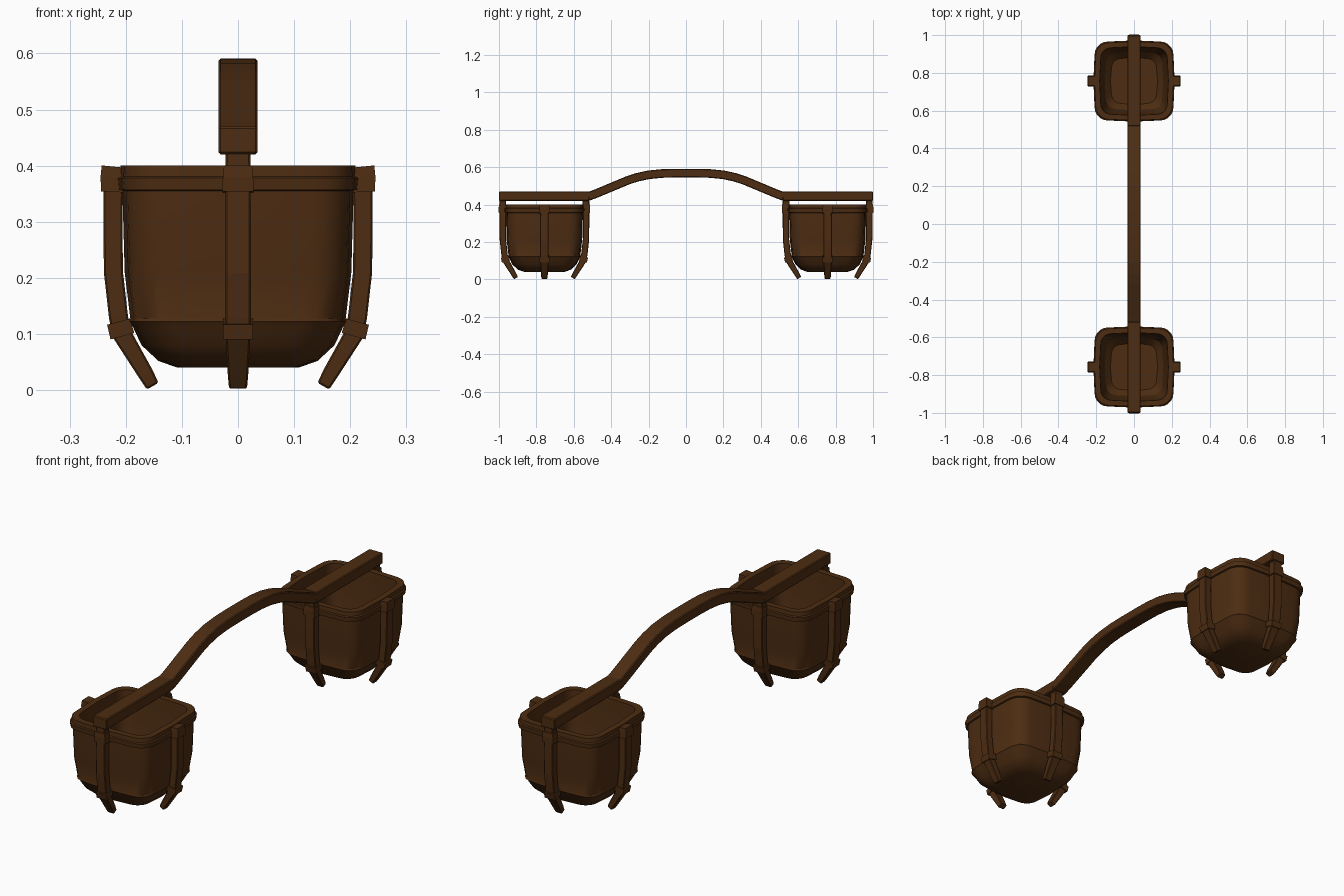
import bpy, bmesh, math
from mathutils import Vector, Matrix

if "Cube" in bpy.data.objects:
    bpy.data.objects.remove(bpy.data.objects["Cube"])

wood = bpy.data.materials.new("dark_wood")
wood.diffuse_color = (0.075, 0.026, 0.006, 1)
wood.use_nodes = True
wood.node_tree.nodes["Principled BSDF"].inputs["Base Color"].default_value = wood.diffuse_color
CENTRE = 0.757  # basket distance from the middle


def finish(bm, name, matrix=Matrix(), bevel=0.0, smooth=None):
    bmesh.ops.recalc_face_normals(bm, faces=bm.faces)
    mesh = bpy.data.meshes.new(name)
    bm.to_mesh(mesh)
    bm.free()
    mesh.transform(matrix)
    mesh.materials.append(wood)
    ob = bpy.data.objects.new(name, mesh)
    bpy.context.collection.objects.link(ob)
    if bevel:
        mod = ob.modifiers.new("bevel", 'BEVEL')
        mod.width = bevel
        mod.segments = 1
        mod.limit_method = 'ANGLE'
    if smooth:
        bpy.ops.object.select_all(action='DESELECT')
        bpy.context.view_layer.objects.active = ob
        ob.select_set(True)
        bpy.ops.object.shade_smooth_by_angle(angle=math.radians(smooth))
    return ob


def skin(bm, loops):
    """Bridge equal-length loops and cap both ends."""
    rings = [[bm.verts.new(p) for p in loop] for loop in loops]
    n = len(rings[0])
    for a, b in zip(rings, rings[1:]):
        for i in range(n):
            bm.faces.new((a[i], a[(i + 1) % n], b[(i + 1) % n], b[i]))
    bm.faces.new(rings[0])
    bm.faces.new(rings[-1])


def rounded_square(half, radius, z, bow=0.006):
    pts = []
    for k in range(4):
        turn = Matrix.Rotation(k * math.pi / 2, 3, 'Z')
        pts.append(turn @ Vector((half, 0, z)))
        for j in range(6):
            a = j * math.pi / 10
            d = half - radius - bow
            pts.append(turn @ Vector((d + radius * math.cos(a), d + radius * math.sin(a), z)))
    return pts


def strip(path):
    """Rectangular bar in the x-z plane; path = (x, z, thickness, width)."""
    bm = bmesh.new()
    pts = [Vector((p[0], 0, p[1])) for p in path]
    loops = []
    for i, (x, z, t, w) in enumerate(path):
        d1 = (pts[min(i + 1, len(pts) - 1)] - pts[max(i - 1, 0)]).normalized()
        n = Vector((-d1.z, 0, d1.x)) * t / 2
        s = Vector((0, w / 2, 0))
        loops.append([pts[i] + n + s, pts[i] + n - s, pts[i] - n - s, pts[i] - n + s])
    skin(bm, loops)
    return bm


# (half width, corner radius, height): outside upward, over the rim, down inside
BODY = [(0.108, 0.05, 0.04), (0.142, 0.06, 0.052), (0.172, 0.07, 0.08),
        (0.187, 0.07, 0.112), (0.194, 0.07, 0.122), (0.192, 0.07, 0.128),
        (0.202, 0.07, 0.21), (0.206, 0.07, 0.355), (0.213, 0.07, 0.357),
        (0.215, 0.07, 0.378), (0.210, 0.07, 0.381), (0.209, 0.07, 0.40),
        (0.182, 0.055, 0.40), (0.180, 0.055, 0.36), (0.172, 0.055, 0.20),
        (0.155, 0.055, 0.11), (0.125, 0.05, 0.075)]

for side, label in ((-1, "front"), (1, "back")):
    place = Matrix.Translation((0, side * CENTRE, 0))

    # open basket shell
    bm = bmesh.new()
    skin(bm, [rounded_square(h, r, z) for h, r, z in BODY])
    finish(bm, label + "_basket", place, smooth=30)

    # four ribs ending in splayed feet, with clips at rim and base
    for k in range(4):
        m = place @ Matrix.Rotation(k * math.pi / 2, 4, 'Z')
        top = 0.425 if k % 2 else 0.395
        rib = [(0.222, top, 0.036, 0.044), (0.223, 0.30, 0.034, 0.046),
               (0.222, 0.21, 0.034, 0.046), (0.213, 0.13, 0.034, 0.046),
               (0.207, 0.10, 0.034, 0.044), (0.165, 0.03, 0.028, 0.036),
               (0.152, 0.007, 0.024, 0.032)]
        finish(strip(rib), label + "_rib", m, bevel=0.003)
        clip = [(0.219, 0.398, 0.048, 0.05), (0.221, 0.378, 0.048, 0.054),
                (0.222, 0.353, 0.044, 0.056)]
        finish(strip(clip), label + "_rim_clip", m)
        clip = [(0.213, 0.122, 0.042, 0.054), (0.206, 0.096, 0.044, 0.052)]
        finish(strip(clip), label + "_base_clip", m)

    # straight beam over the basket
    beam = [(0.517, 0.445, 0.05, 0.07), (1.0, 0.445, 0.05, 0.07)]
    finish(strip(beam), label + "_beam", Matrix.Rotation(side * math.pi / 2, 4, 'Z'), bevel=0.004)

# arched carrying pole
half = [(0.525, 0.442, 0.046), (0.48, 0.459, 0.046), (0.31, 0.530, 0.046),
        (0.26, 0.546, 0.046), (0.20, 0.559, 0.046), (0.13, 0.566, 0.046), (0.06, 0.568, 0.046)]
arch = [(-y, z, t, 0.07) for y, z, t in half] + [(y, z, t, 0.07) for y, z, t in reversed(half)]
finish(strip(arch), "carrying_pole", Matrix.Rotation(math.pi / 2, 4, 'Z'), bevel=0.004)
